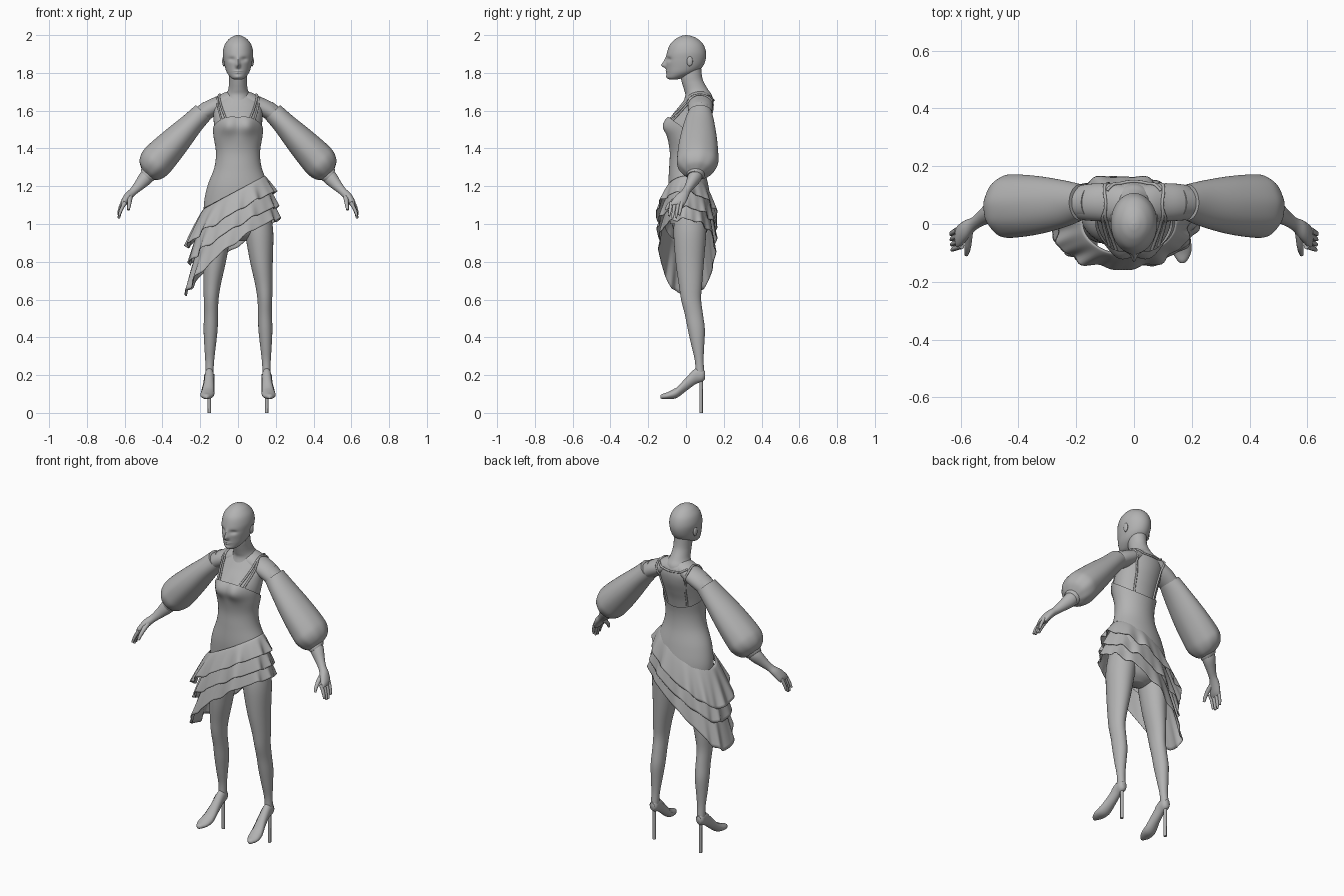
import bpy, bmesh, math
from mathutils import Vector
from mathutils.bvhtree import BVHTree

cube = bpy.data.objects.get("Cube")
if cube:
    bpy.data.objects.remove(cube)

GREY = (0.45, 0.45, 0.45, 1)
grey = bpy.data.materials.new("plain grey")
grey.use_nodes = True
grey.diffuse_color = GREY
grey.node_tree.nodes["Principled BSDF"].inputs["Base Color"].default_value = GREY

X, Y, Z = Vector((1, 0, 0)), Vector((0, 1, 0)), Vector((0, 0, 1))


def finish(name, bm):
    bmesh.ops.recalc_face_normals(bm, faces=bm.faces)
    mesh = bpy.data.meshes.new(name)
    bm.to_mesh(mesh)
    bm.free()
    obj = bpy.data.objects.new(name, mesh)
    bpy.context.collection.objects.link(obj)
    mesh.materials.append(grey)
    bpy.ops.object.select_all(action="DESELECT")
    obj.select_set(True)
    bpy.context.view_layer.objects.active = obj
    bpy.ops.object.shade_smooth_by_angle(angle=math.radians(60))
    return obj


def smooth_rows(rows, steps):
    # Catmull-Rom interpolation between the given sections
    out, n = [], len(rows)
    for i in range(n - 1):
        a, b, c, d = (rows[max(0, min(n - 1, i + k))] for k in (-1, 0, 1, 2))
        for j in range(steps):
            t = j / steps
            out.append([q + 0.5 * t * (r - p + t * (2*p - 5*q + 4*r - s + t * (3*(q - r) + s - p)))
                        for p, q, r, s in zip(a, b, c, d)])
    return out + [list(rows[-1])]


def bridge(bm, rings):
    for p, q in zip(rings, rings[1:]):
        for k in range(len(p)):
            m = (k + 1) % len(p)
            bm.faces.new((p[k], p[m], q[m], q[k]))


def loft(rows, u, v, segs=32, steps=4, cap=True, ripple=None):
    # Each row: centre x, y, z, radius along u, radius along v
    bm = bmesh.new()
    rings = []
    sections = smooth_rows(rows, steps)
    for i, (x, y, z, ru, rv) in enumerate(sections):
        ring = []
        for k in range(segs):
            a = math.tau * k / segs
            f = 1 + (ripple(a, i / (len(sections) - 1)) if ripple else 0)
            ring.append(bm.verts.new(Vector((x, y, z)) + f * (u * ru * math.cos(a) + v * rv * math.sin(a))))
        rings.append(ring)
    bridge(bm, rings)
    if cap:
        bm.faces.new(rings[0])
        bm.faces.new(rings[-1])
    bmesh.ops.recalc_face_normals(bm, faces=bm.faces)
    return bm


def upright(rows, s=1, grow=0.0):
    # z, x, half width, front y, back y
    return [(s * x, (f + b) / 2, z, w + grow, (b - f) / 2 + grow) for z, x, w, f, b in rows]


def bumps(bm, spots, mid=0.0):
    # Push the front surface out (or in) around mirrored spots
    for vert in bm.verts:
        if vert.co.y < mid:
            x, z = abs(vert.co.x), vert.co.z
            vert.co.y -= sum(amp * math.exp(-((x - bx) / sx) ** 2 - ((z - bz) / sz) ** 2)
                             for bx, bz, sx, sz, amp in spots)


def blob(name, centre, size):
    bm = bmesh.new()
    bmesh.ops.create_uvsphere(bm, u_segments=24, v_segments=16, radius=1)
    for vert in bm.verts:
        vert.co = Vector(centre) + Vector(a * b for a, b in zip(vert.co, size))
    return finish(name, bm)


def wire(name, points, radii):
    curve = bpy.data.curves.new(name, "CURVE")
    curve.dimensions = "3D"
    curve.bevel_depth = 1
    curve.bevel_resolution = 2
    curve.use_fill_caps = True
    spline = curve.splines.new("POLY")
    spline.points.add(len(points) - 1)
    for p, co, r in zip(spline.points, points, radii):
        p.co, p.radius = (*co, 1), r
    spline.use_smooth = True
    curve.materials.append(grey)
    obj = bpy.data.objects.new(name, curve)
    bpy.context.collection.objects.link(obj)


# Head, face and neck
HEAD = [(1.764, 0, .018, -.086, -.05), (1.775, 0, .038, -.099, -.01), (1.8, 0, .058, -.102, .05),
        (1.83, 0, .069, -.104, .086), (1.87, 0, .077, -.106, .104), (1.91, 0, .08, -.1, .106),
        (1.95, 0, .07, -.085, .092), (1.98, 0, .047, -.055, .062), (1.995, 0, .022, -.025, .03),
        (2, 0, .003, -.002, .004)]
bm = loft(upright(HEAD), X, Y, 96, 10)
bumps(bm, [(0, 1.84, .011, .014, .024), (0, 1.862, .008, .02, .01), (.033, 1.872, .018, .012, -.01),
           (0, 1.81, .02, .004, .005), (0, 1.8, .016, .004, .005), (0, 1.779, .018, .01, .005)], -.04)
finish("head", bm)
NECK = [(1.63, 0, .085, -.02, .145), (1.68, 0, .066, -.004, .138), (1.71, 0, .052, -.01, .118),
        (1.75, 0, .047, -.022, .095), (1.78, 0, .047, -.028, .085), (1.83, 0, .048, -.025, .08)]
finish("neck", loft(upright(NECK), X, Y))

# Torso, sloping shoulders and fitted bodice
TORSO = [(.91, 0, .04, -.01, .06), (.94, 0, .11, -.05, .1), (1, 0, .168, -.075, .122),
         (1.1, 0, .172, -.08, .125), (1.2, 0, .153, -.085, .11), (1.3, 0, .116, -.08, .088),
         (1.38, 0, .108, -.077, .085), (1.46, 0, .12, -.088, .1), (1.52, 0, .127, -.092, .12),
         (1.58, 0, .13, -.068, .14), (1.63, 0, .13, -.03, .147), (1.67, 0, .1, .0, .14),
         (1.69, 0, .06, .01, .125)]
BUST = [(.055, 1.52, .042, .05, .026), (0, 1.52, .04, .045, .006)]
bm = loft(upright(TORSO), X, Y, 64, 6)
bumps(bm, BUST)
skin = [BVHTree.FromBMesh(bm)]
finish("torso", bm)
YOKE = [(0, .07, 1.662, .048, .064), (.06, .072, 1.652, .048, .066), (.11, .075, 1.627, .05, .066),
        (.16, .075, 1.602, .053, .063), (.2, .073, 1.575, .052, .056), (.225, .071, 1.55, .035, .04)]
bm = loft([(-r[0], *r[1:]) for r in YOKE[:0:-1]] + YOKE, Z, Y)
skin.append(BVHTree.FromBMesh(bm))
finish("shoulders", bm)
bm = loft(upright(TORSO[2:], 1, .009), X, Y, 64, 6, False)
bumps(bm, BUST + [(.04, 1.56, .06, .03, .008)])
bmesh.ops.bisect_plane(bm, geom=bm.verts[:] + bm.edges[:] + bm.faces[:], dist=1e-5,
                       plane_co=(0, 0, 1.5), plane_no=(0, .714, 1), clear_outer=True)
finish("bodice", bm)


# Three slanted ruffle tiers: high on the left hip, low on the right
def tier(name, top, hem, phase, flutter, segs=144, rows=14):
    # top and hem: centre x, half width, half depth, height, slope, sag
    bm = bmesh.new()
    grid = []
    for i in range(rows + 1):
        t = i / rows
        ring = []
        for k in range(segs):
            a = math.tau * k / segs
            c, s = math.cos(a), math.sin(a)
            wave = math.sin(11 * a + phase) + .6 * math.sin(17 * a + 2 * phase)
            cx, rx, ry = (p + (q - p) * t ** .8 for p, q in zip(top[:3], hem[:3]))
            z0, z1 = (h + m * c - g * c * c for _, _, _, h, m, g in (top, hem))
            f = 1 + flutter * wave * t ** 1.3
            # fuller corners on the low side
            power = 1 - .25 * t * max(0, -c)
            px, py = (math.copysign(abs(q) ** power, q) for q in (c, s))
            z = z0 + (z1 - z0) * t + .006 * wave * t
            ring.append(bm.verts.new((cx + rx * f * px, .005 + ry * f * py, z - .015 * t * s)))
        grid.append(ring)
    bridge(bm, grid)
    thick = finish(name, bm).modifiers.new("cloth", "SOLIDIFY")
    thick.thickness = .003


tier("skirt_tier_top", (-.018, .16, .112, 1.17, .085, .0), (-.038, .237, .162, 1.035, .145, .012), 0, .035)
tier("skirt_tier_middle", (-.02, .178, .12, 1.1, .1, .0), (-.026, .236, .157, .96, .15, .022), 1.3, .032)
tier("skirt_tier_bottom", (-.015, .185, .122, 1.02, .12, .0), (-.03, .253, .15, .875, .2, .05), 2.4, .026)

# Straps laid along the skin
STRAPS = {"outer": [(.1, -.09, 1.55), (.115, 0, 1.64), (.1, .07, 1.69), (.1, .15, 1.6), (.09, .13, 1.42)],
          "inner": [(.062, -.1, 1.55), (.09, -.03, 1.62), (.105, .05, 1.69)],
          "neckline": [(0, .15, 1.655), (.06, .14, 1.66), (.1, .12, 1.68)]}


def strap(name, points, s):
    path = []
    for x, y, z in smooth_rows(points, 8):
        p = skin[0].find_nearest(Vector((s * x, y, z)))[0]
        for tree in skin:
            co, normal, _, _ = tree.find_nearest(p)
            if (p - co).dot(normal) < .003:
                p = co + normal * .003
        path.append(p)
    wire(name, path, [.0055] * len(path))


# Limbs, built once per side
LEG = [(1.05, .1, .075, -.06, .11), (.95, .112, .075, -.066, .107), (.8, .124, .06, -.055, .095),
       (.68, .137, .046, -.038, .085), (.6, .142, .039, -.026, .08), (.52, .143, .037, -.006, .09),
       (.44, .145, .037, .01, .1), (.35, .148, .03, .03, .096), (.27, .15, .023, .048, .093),
       (.19, .152, .021, .05, .1)]
FOOT = [(.152, .1, .2, .012, .02), (.152, .085, .2, .022, .032), (.152, .05, .195, .024, .04),
        (.154, .0, .152, .027, .034), (.16, -.05, .108, .033, .026), (.165, -.095, .092, .03, .016),
        (.167, -.125, .087, .015, .01), (.167, -.135, .085, .004, .005)]
ARM = [(.15, .075, 1.615, .045, .055), (.2, .073, 1.575, .045, .052), (.24, .07, 1.535, .045, .05),
       (.3, .065, 1.47, .04, .045)]
SLEEVE = [(.185, .075, 1.592, .054, .062), (.24, .07, 1.535, .06, .08), (.33, .065, 1.44, .078, .1),
          (.41, .062, 1.355, .09, .109), (.445, .06, 1.315, .088, .106), (.47, .058, 1.283, .07, .08),
          (.48, .052, 1.262, .04, .042)]
FOREARM = [(.45, .058, 1.29, .036, .038), (.49, .045, 1.243, .038, .038), (.525, .022, 1.203, .028, .028),
           (.555, 0, 1.172, .021, .024), (.58, -.02, 1.148, .022, .034), (.603, -.04, 1.115, .019, .039),
           (.612, -.047, 1.098, .012, .035)]
CUFF = [(.468, .055, 1.274, .042, .044), (.478, .051, 1.262, .045, .047), (.486, .047, 1.252, .04, .042)]


def pleats(a, t):
    return .018 * math.sin(9 * a) * t * t


for side, s in (("left", 1), ("right", -1)):
    def mirror(rows):
        return [(s * r[0], *r[1:]) for r in rows]

    across = Vector((.73 * s, 0, .69))
    finish(side + "_leg", loft(upright(LEG, s), X, Y))
    finish(side + "_foot", loft(mirror(FOOT), X, Z))
    # Shoe shell with an open instep
    bm = loft([(x, y, z, a + .003, b + .003) for x, y, z, a, b in mirror(FOOT)], X, Z, 32, 6)
    bm.normal_update()
    instep = [f for f in bm.faces if f.normal.z > .2 and -.06 < f.calc_center_median().y < .1]
    bmesh.ops.delete(bm, geom=instep, context="FACES")
    finish(side + "_shoe", bm)
    wire(side + "_stiletto", [(s * .152, .08, 0), (s * .152, .08, .19)], [.009, .01])
    # Arm and balloon sleeve with cuff
    finish(side + "_upper_arm", loft(mirror(ARM), across, Y))
    finish(side + "_sleeve", loft(mirror(SLEEVE), across, Y, 72, 6, True, pleats))
    finish(side + "_forearm", loft(mirror(FOREARM), across, Y))
    finish(side + "_cuff", loft(mirror(CUFF), across, Y))
    # Fingers and thumb, spread and slightly curled
    for i, reach in enumerate((.85, 1, .98, .8)):
        y = -.076 + .018 * i
        path = [(s * (.596 + .005 * i + (.05 - .004 * i) * t - .016 * t * t), y - .014 * t,
                 1.115 - .085 * reach * t) for t in (0, .35, .7, 1)]
        wire(f"{side}_finger_{i + 1}", path, [.011, .0095, .0085, .006])
    thumb = [(s * .572, -.03, 1.145), (s * .574, -.07, 1.12), (s * .577, -.093, 1.097), (s * .58, -.106, 1.075)]
    wire(side + "_thumb", thumb, [.015, .012, .01, .007])
    # Ear
    blob(side + "_ear", (s * .075, .02, 1.862), (.009, .016, .027))
    for name, points in STRAPS.items():
        strap(f"{side}_{name}_strap", points, s)
